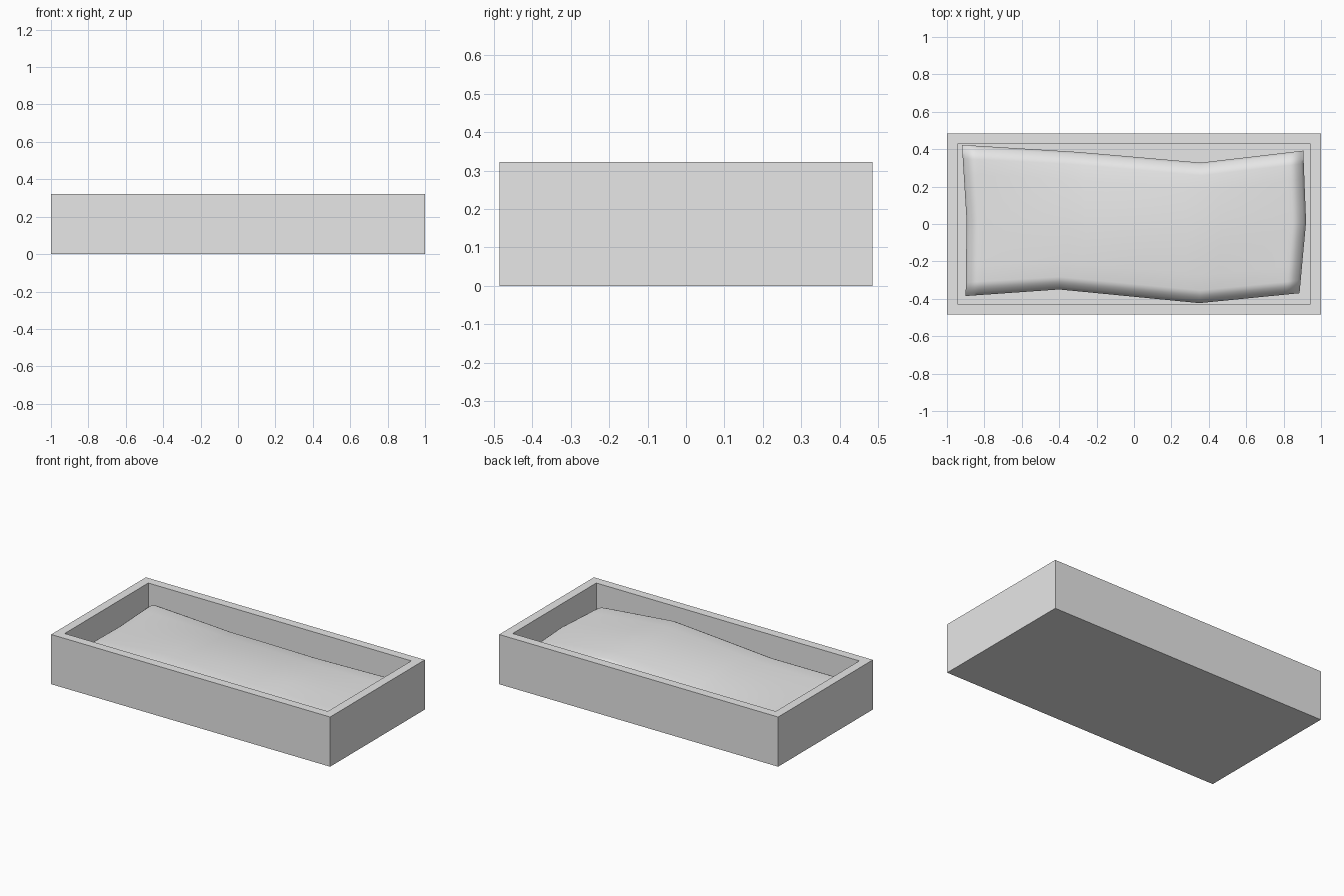
import bpy
import bmesh
import math

cube = bpy.data.objects.get("Cube")
if cube:
    bpy.data.objects.remove(cube, do_unlink=True)

LENGTH, DEPTH, HEIGHT = 2.0, 0.97, 0.322
WALL, FLOOR = 0.057, 0.06

grey = bpy.data.materials.new("plain grey")
grey.use_nodes = True
grey.diffuse_color = (0.8, 0.8, 0.8, 1)
grey.node_tree.nodes["Principled BSDF"].inputs["Base Color"].default_value = (0.8, 0.8, 0.8, 1)


def add_object(name, bm):
    bmesh.ops.recalc_face_normals(bm, faces=bm.faces[:])
    mesh = bpy.data.meshes.new(name)
    bm.to_mesh(mesh)
    bm.free()
    mesh.materials.append(grey)
    obj = bpy.data.objects.new(name, mesh)
    bpy.context.collection.objects.link(obj)
    return obj


def lerp(a, b, t):
    return a + (b - a) * t


def along(knots, values, t):
    """Piecewise linear value at t."""
    for i in range(len(knots) - 1):
        if t <= knots[i + 1]:
            return lerp(values[i], values[i + 1], (t - knots[i]) / (knots[i + 1] - knots[i]))
    return values[-1]


# Open tray: a box with its top inset and pushed down to the floor
bm = bmesh.new()
bmesh.ops.create_cube(bm, size=1)
for v in bm.verts:
    v.co.x *= LENGTH
    v.co.y *= DEPTH
    v.co.z = (v.co.z + 0.5) * HEIGHT
top = max(bm.faces, key=lambda f: f.calc_center_median().z)
bmesh.ops.inset_region(bm, faces=[top], thickness=WALL, use_even_offset=True)
inner = bmesh.ops.extrude_face_region(bm, geom=[top])
bmesh.ops.delete(bm, geom=[top], context='FACES_ONLY')
for v in inner["geom"]:
    if isinstance(v, bmesh.types.BMVert):
        v.co.z = FLOOR
add_object("tray", bm)

# Uneven filling: outline and crest height along each side
U = (0, 0.28, 0.7, 1)
BACK_U = (0, 0.34, 0.7, 1)
V = (0, 0.5, 1)
LEFT_X, RIGHT_X = (-0.9, -0.895, -0.92), (0.885, 0.92, 0.905)
FRONT_Y, BACK_Y = (-0.385, -0.35, -0.423, -0.37), (0.423, 0.385, 0.328, 0.392)
FRONT_Z, BACK_Z = (0.23, 0.245, 0.255, 0.235), (0.23, 0.212, 0.24, 0.22)
ROUND, DROP = 0.07, 0.055


def samples(count, size, extra):
    """Even steps plus tight rows near both ends for the rounded rim."""
    near = [ROUND * k / 5 / size for k in range(6)]
    even = [k / count for k in range(1, count)]
    even = [e for e in even if near[-1] * 1.2 < e < 1 - near[-1] * 1.2]
    return sorted(set(near + even + [1 - n for n in near] + list(extra)))


us = samples(20, 1.8, (U[1], BACK_U[1], U[2]))
vs = samples(10, 0.77, (0.5,))
bm = bmesh.new()
grid = []
for v in vs:
    row = []
    for u in us:
        x = lerp(along(V, LEFT_X, v), along(V, RIGHT_X, v), u)
        y = lerp(along(U, FRONT_Y, u), along(BACK_U, BACK_Y, u), v)
        z = lerp(along(U, FRONT_Z, u), along(BACK_U, BACK_Z, u), v)
        z += 0.025 * math.sin(math.pi * u) * math.sin(math.pi * v)
        for edge in (min(u, 1 - u) * 1.8, min(v, 1 - v) * 0.77):
            z -= DROP * max(0, 1 - edge / ROUND) ** 2 * 0.9
        row.append(bm.verts.new((x, y, z)))
    grid.append(row)
for a, b in zip(grid, grid[1:]):
    for i in range(len(us) - 1):
        bm.faces.new((a[i], a[i + 1], b[i + 1], b[i]))

# Straight sides of the filling down to the tray floor
rim = [e for e in bm.edges if e.is_boundary]
skirt = bmesh.ops.extrude_edge_only(bm, edges=rim)
for v in skirt["geom"]:
    if isinstance(v, bmesh.types.BMVert):
        v.co.z = FLOOR
filling = add_object("filling", bm)

bpy.ops.object.select_all(action='DESELECT')
filling.select_set(True)
bpy.context.view_layer.objects.active = filling
bpy.ops.object.shade_smooth_by_angle(angle=math.radians(40))
